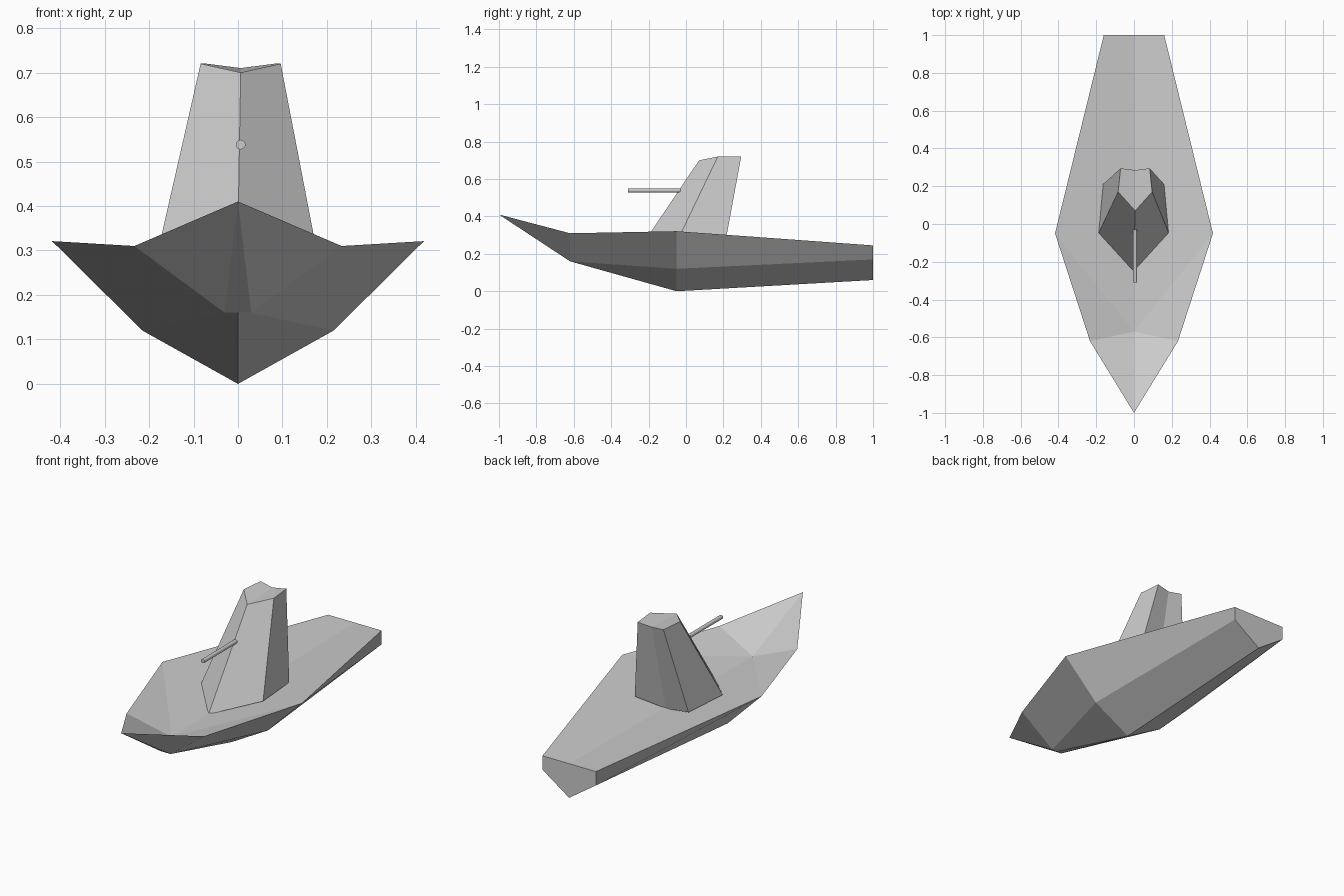
import bpy, math

if "Cube" in bpy.data.objects:
    bpy.data.objects.remove(bpy.data.objects["Cube"])


def make_mesh(name, verts, faces):
    me = bpy.data.meshes.new(name)
    me.from_pydata(verts, [], faces)
    me.update()
    ob = bpy.data.objects.new(name, me)
    bpy.context.collection.objects.link(ob)
    return ob


# Hull: right half from bow tip to transom, then mirrored
half = [
    (0, -1, .41),                                                   # 0 bow tip
    (0, -.57, .226), (.233, -.62, .31), (.03, -.62, .16), (0, -.62, .16),  # 1-4 fore
    (.418, -.05, .321), (.215, -.05, .12), (0, -.05, 0),            # 5-7 midship
    (0, 1, .245), (.16, 1, .245), (.16, 1, .17), (0, 1, .06),       # 8-11 stern
]
faces = [
    (0, 2, 1), (1, 2, 5), (1, 5, 9, 8),          # recessed deck
    (0, 3, 2), (0, 4, 3),                        # bow
    (2, 3, 6, 5), (3, 4, 7, 6),                  # fore sides
    (5, 6, 10, 9), (6, 7, 11, 10),               # aft sides
    (8, 9, 10, 11),                              # transom
]
hull = make_mesh("hull", half, faces)
mirror = hull.modifiers.new("mirror", 'MIRROR')
mirror.use_clip = True


# Tower: six-sided tapered loft, slightly hollowed at the back
def ring(front, side, back, rear, shift):
    pts = [(0, *front), side, back, (0, *rear)]
    pts += [(-x, y, z) for x, y, z in (back, side)]
    return [(x + shift, y, z) for x, y, z in pts]


base = ring((-.25, .225), (.185, -.047, .268), (.161, .211, .265), (.176, .23), -.002)
top = ring((.07, .70), (.09, .17, .72), (.077, .295, .72), (.285, .71), .006)
walls = [(i, (i + 1) % 6, 6 + (i + 1) % 6, 6 + i) for i in range(6)]
caps = [(6, 7, 8, 9), (6, 9, 10, 11), (3, 2, 1, 0), (5, 4, 3, 0)]
make_mesh("tower", base + top, walls + caps)

# Forward pole on the tower
bpy.ops.mesh.primitive_cylinder_add(vertices=12, radius=.011, depth=.28,
                                    location=(.006, -.17, .538),
                                    rotation=(math.pi / 2, 0, 0))
bpy.context.object.name = "front_pole"
